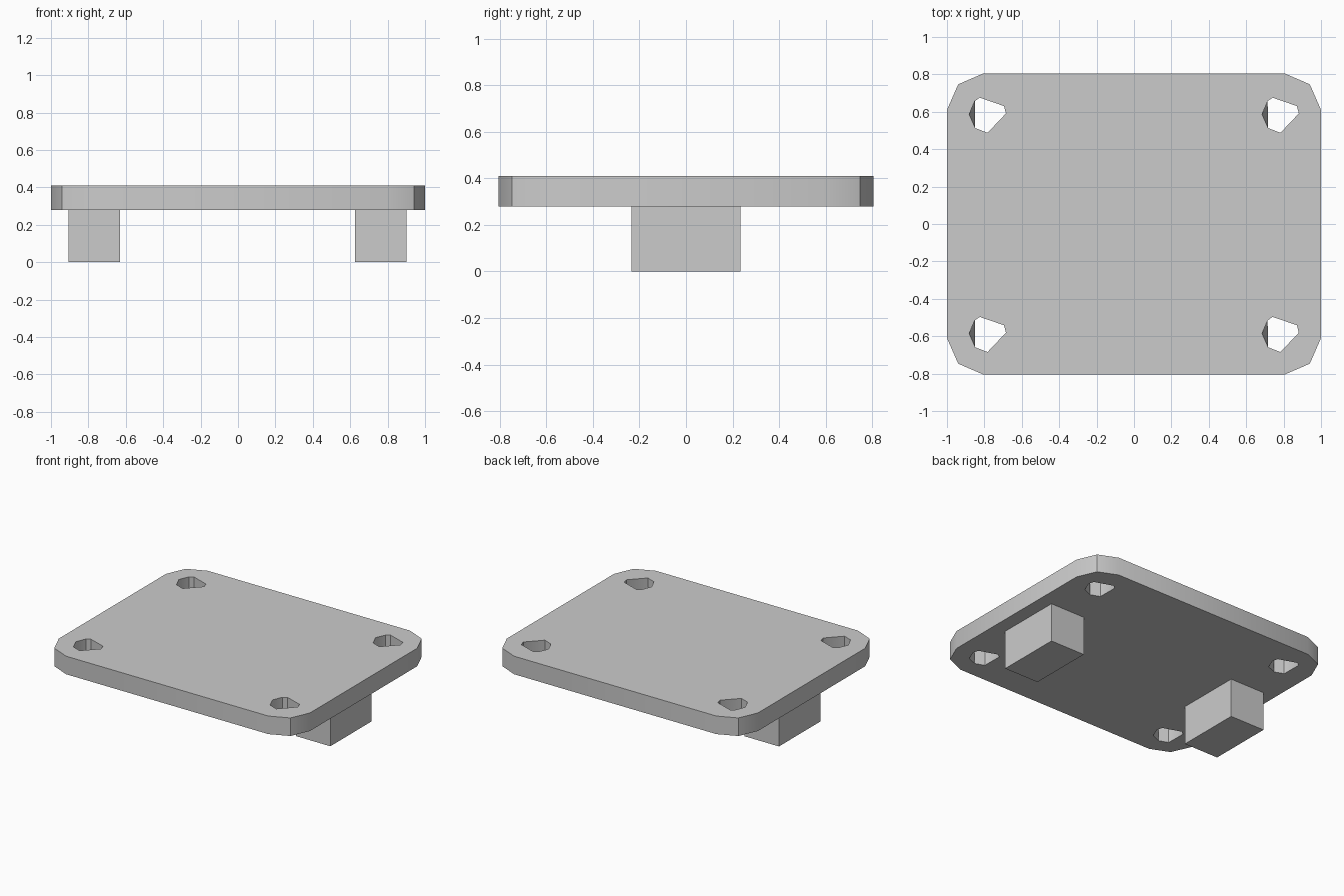
import bpy, bmesh
from math import cos, sin, radians

cube = bpy.data.objects.get("Cube")
if cube:
    bpy.data.objects.remove(cube)

grey = bpy.data.materials.new("light grey")
grey.use_nodes = True
grey.diffuse_color = (0.6, 0.6, 0.6, 1)
grey.node_tree.nodes["Principled BSDF"].inputs["Base Color"].default_value = (0.6, 0.6, 0.6, 1)

Z_LOW, Z_HIGH = 0.28, 0.41


def add_object(name, bm):
    bmesh.ops.recalc_face_normals(bm, faces=bm.faces)
    mesh = bpy.data.meshes.new(name)
    bm.to_mesh(mesh)
    bm.free()
    mesh.materials.append(grey)
    obj = bpy.data.objects.new(name, mesh)
    bpy.context.collection.objects.link(obj)
    return obj


def ring(bm, points, z):
    """Closed loop of vertices and edges at one height."""
    verts = [bm.verts.new((x, y, z)) for x, y in points]
    edges = [bm.edges.new((v, verts[i - 1])) for i, v in enumerate(verts)]
    return verts, edges


def wall(bm, low, high):
    for i in range(len(low)):
        bm.faces.new((low[i - 1], low[i], high[i], high[i - 1]))


def hole_points(cx, cy, flattened):
    """Irregular round hole; one corner is flattened onto its chord."""
    angles = [3, 27, 115, 134, 180, 228, 270, 315]
    pts = [(cx + 0.0985 * cos(radians(a)), cy + 0.0985 * sin(radians(a))) for a in angles]
    i = angles.index(flattened)
    before, after = pts[i - 1], pts[(i + 1) % len(pts)]
    pts[i] = ((before[0] + after[0]) / 2, (before[1] + after[1]) / 2)
    return pts


# Plate with clipped round corners and four through holes
corner = [(1, 0.61), (0.94, 0.747), (0.805, 0.805)]
outline = []
for sx, sy in [(1, 1), (-1, 1), (-1, -1), (1, -1)]:
    pts = [(sx * x, sy * y) for x, y in corner]
    outline += pts if sx == sy else pts[::-1]

loops = [(outline, outline)]
for sx in (-1, 1):
    for sy in (-1, 1):
        cx, cy = sx * 0.783, sy * 0.586
        loops.append((hole_points(cx, cy, 180), hole_points(cx, cy, 315)))

bm = bmesh.new()
low_edges, high_edges = [], []
for low_pts, high_pts in loops:
    low, le = ring(bm, low_pts, Z_LOW)
    high, he = ring(bm, high_pts, Z_HIGH)
    low_edges += le
    high_edges += he
    wall(bm, low, high)
for edges, normal in ((low_edges, (0, 0, -1)), (high_edges, (0, 0, 1))):
    bmesh.ops.triangle_fill(bm, edges=edges, use_beauty=True, normal=normal)
plate = add_object("plate", bm)

# Two block feet under the plate
for name, x0, x1 in (("right_foot", -0.905, -0.63), ("left_foot", 0.625, 0.9)):
    bm = bmesh.new()
    bmesh.ops.create_cube(bm, size=1)
    bmesh.ops.scale(bm, vec=(x1 - x0, 0.47, Z_LOW), verts=bm.verts)
    bmesh.ops.translate(bm, vec=((x0 + x1) / 2, 0, Z_LOW / 2), verts=bm.verts)
    add_object(name, bm)

# Soft shading across the shallow corner edges
bpy.ops.object.select_all(action='DESELECT')
plate.select_set(True)
bpy.context.view_layer.objects.active = plate
bpy.ops.object.shade_smooth_by_angle(angle=radians(30))
